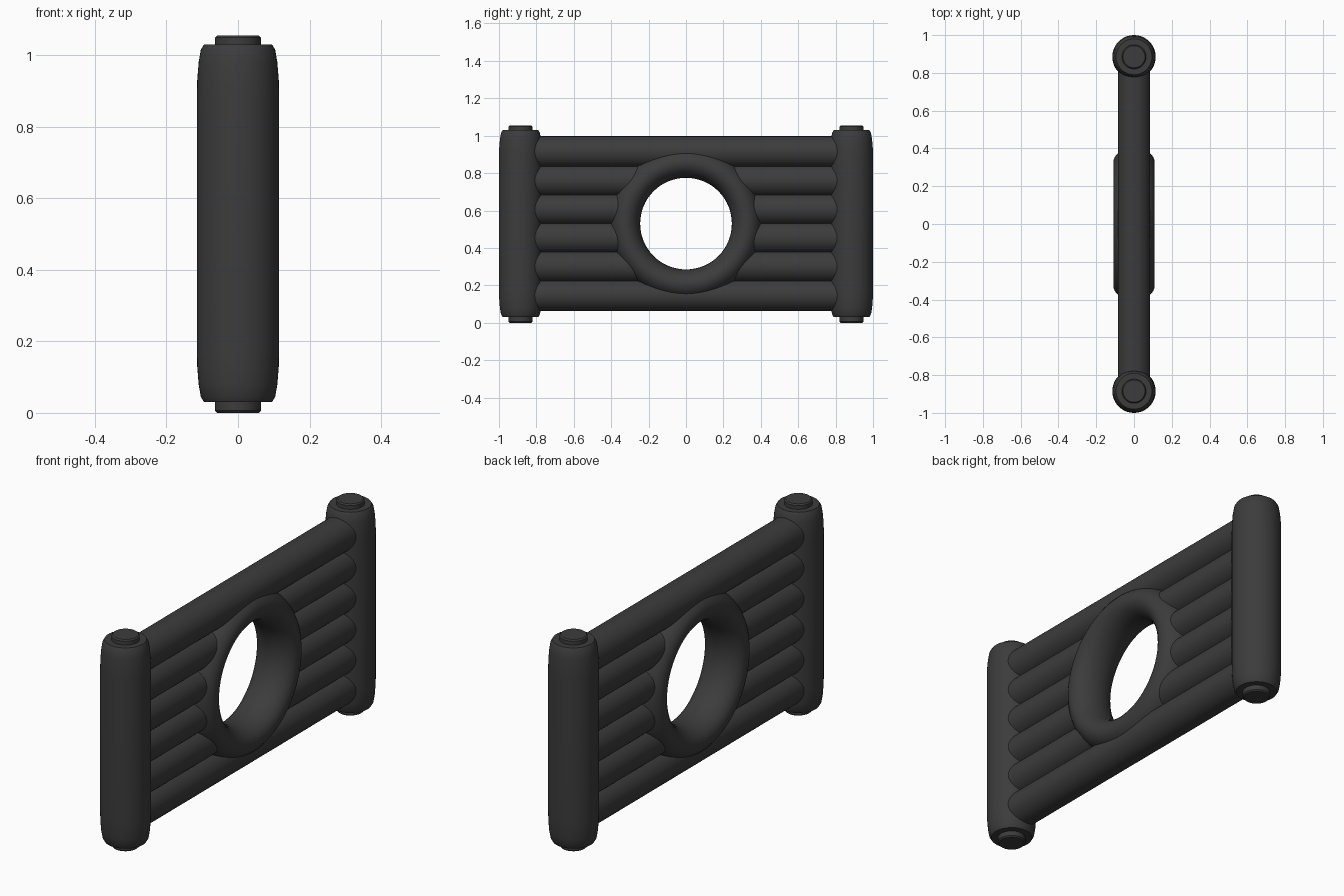
import bpy
import math

cube = bpy.data.objects.get("Cube")
if cube:
    bpy.data.objects.remove(cube, do_unlink=True)

# Single dark grey material
dark = bpy.data.materials.new("dark_grey")
dark.use_nodes = True
colour = (0.045, 0.045, 0.045, 1)
dark.diffuse_color = colour
dark.node_tree.nodes["Principled BSDF"].inputs["Base Color"].default_value = colour

MID_Z = 0.53
POST_Y = 0.885
TUBE_R = 0.085
RING_R = 0.325
PITCH = 0.153


def finish(obj, name):
    obj.name = name
    if not obj.data.materials:
        obj.data.materials.append(dark)
    bpy.ops.object.select_all(action="DESELECT")
    obj.select_set(True)
    bpy.context.view_layer.objects.active = obj
    bpy.ops.object.transform_apply(location=False, rotation=True, scale=True)
    bpy.ops.object.shade_smooth_by_angle(angle=math.radians(35))


def lathe(name, profile, y, sides=48):
    """Turn (radius, z) points around a vertical axis, closing both ends."""
    verts, faces = [], []
    for r, z in profile:
        for i in range(sides):
            a = 2 * math.pi * i / sides
            verts.append((r * math.cos(a), r * math.sin(a), z))
    for k in range(len(profile) - 1):
        for i in range(sides):
            j = (i + 1) % sides
            a, b = k * sides, (k + 1) * sides
            faces.append((a + i, a + j, b + j, b + i))
    faces.append(tuple(reversed(range(sides))))
    faces.append(tuple(range((len(profile) - 1) * sides, len(verts))))
    mesh = bpy.data.meshes.new(name)
    mesh.from_pydata(verts, [], faces)
    obj = bpy.data.objects.new(name, mesh)
    bpy.context.collection.objects.link(obj)
    obj.location.y = y
    finish(obj, name)


def tube(name, y0, y1, z):
    """Horizontal round bar from y0 to y1."""
    bpy.ops.mesh.primitive_cylinder_add(
        vertices=48, radius=TUBE_R, depth=abs(y1 - y0),
        location=(0, (y0 + y1) / 2, z), rotation=(math.pi / 2, 0, 0))
    finish(bpy.context.object, name)


# End posts with softly rounded shoulders and a small pin through each
shoulder = [(0.115, 0.88), (0.114, 0.93), (0.110, 0.98), (0.104, 1.015), (0.095, 1.03)]
post = [(r, 2 * MID_Z - z) for r, z in reversed(shoulder)] + shoulder
pin = [(0.058, 0), (0.064, 0.006), (0.064, 1.049), (0.058, 1.055)]
for side, y in (("front", -POST_Y), ("back", POST_Y)):
    lathe(side + "_post", post, y)
    lathe(side + "_post_pin", pin, y)

# Stacked bars; the middle four stop inside the ring
for row in range(6):
    dz = (row - 2.5) * PITCH
    z = MID_Z + dz
    if row in (0, 5):
        tube(f"bar_{row + 1}", -POST_Y, POST_Y, z)
    else:
        end = math.sqrt(RING_R ** 2 - dz ** 2)
        tube(f"front_bar_{row + 1}", -POST_Y, -end, z)
        tube(f"back_bar_{row + 1}", end, POST_Y, z)

# Central ring around the opening, deeper than it is wide
bpy.ops.mesh.primitive_torus_add(
    major_radius=RING_R, minor_radius=0.08, major_segments=64, minor_segments=32,
    location=(0, 0, MID_Z), rotation=(0, math.pi / 2, 0))
ring = bpy.context.object
ring.scale.z = 1.37
finish(ring, "centre_ring")
